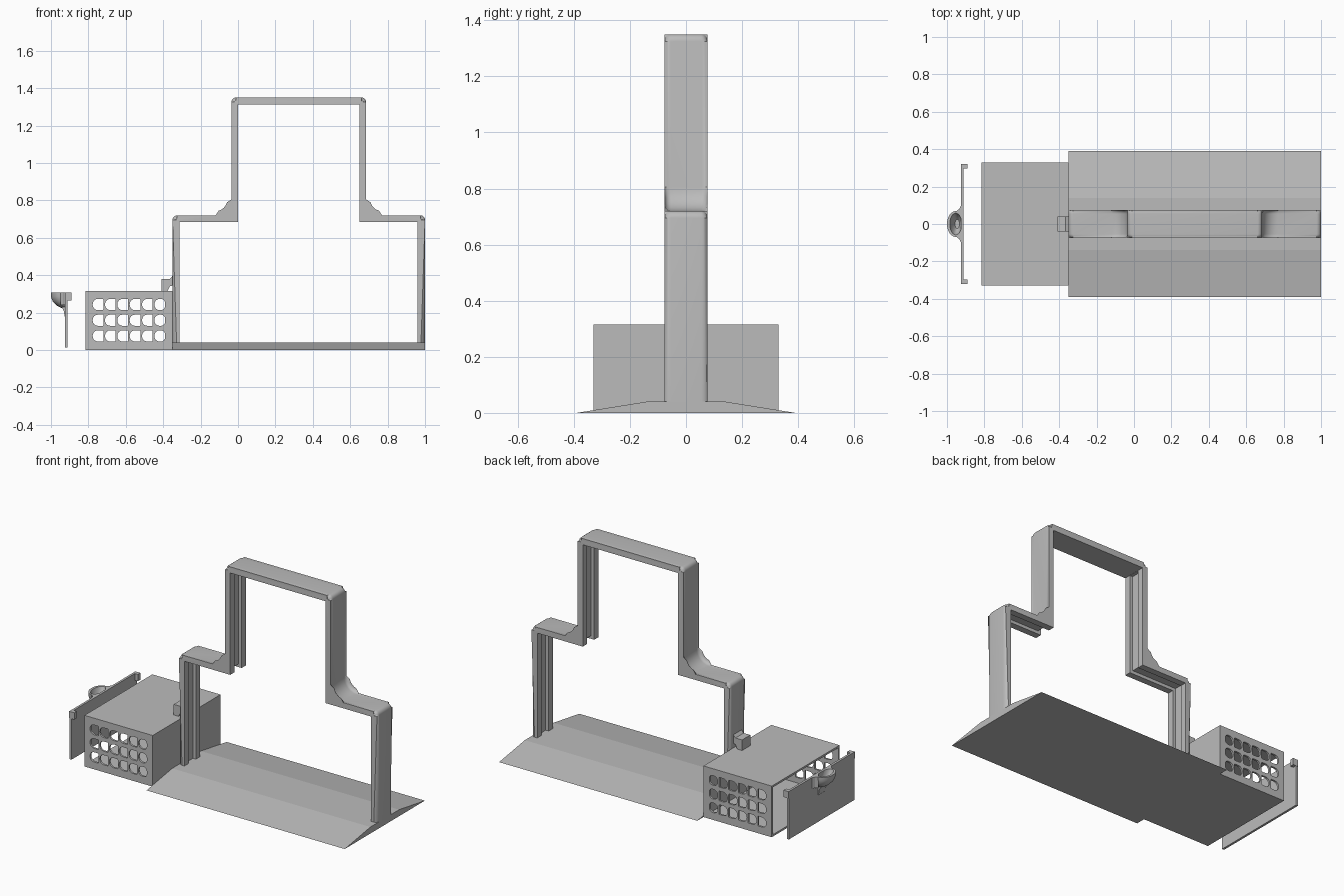
import bpy, bmesh
from math import sin, cos, pi
from mathutils import Vector

old = bpy.data.objects.get("Cube")
if old:
    bpy.data.objects.remove(old)

mat = bpy.data.materials.new("matte_grey")
mat.use_nodes = True
GREY = (0.5, 0.5, 0.5, 1)
mat.diffuse_color = GREY
mat.node_tree.nodes["Principled BSDF"].inputs["Base Color"].default_value = GREY


def make(name, bm):
    bmesh.ops.recalc_face_normals(bm, faces=bm.faces)
    me = bpy.data.meshes.new(name)
    bm.to_mesh(me)
    bm.free()
    me.materials.append(mat)
    ob = bpy.data.objects.new(name, me)
    bpy.context.collection.objects.link(ob)
    return ob


def prism(bm, pts, lo, hi, axis="y"):
    """Extrude a 2D outline along y (points are x,z), x (y,z) or z (x,y)."""
    place = {"y": lambda a, b, d: (a, d, b),
             "x": lambda a, b, d: (d, a, b),
             "z": lambda a, b, d: (a, b, d)}[axis]
    rings = [[bm.verts.new(place(a, b, d)) for a, b in pts] for d in (lo, hi)]
    bm.faces.new(rings[0])
    bm.faces.new(rings[1][::-1])
    n = len(pts)
    for i in range(n):
        j = (i + 1) % n
        bm.faces.new((rings[0][i], rings[0][j], rings[1][j], rings[1][i]))
    return rings


def box(bm, x0, x1, y0, y1, z0, z1):
    prism(bm, [(x0, z0), (x1, z0), (x1, z1), (x0, z1)], y0, y1)


def rounded(pts, radii, seg=6):
    """Round each right-angled corner of an outline by its own radius."""
    out = []
    for i, (p, r) in enumerate(zip(pts, radii)):
        p = Vector(p)
        if not r:
            out.append(tuple(p))
            continue
        a = (Vector(pts[i - 1]) - p).normalized() * r
        b = (Vector(pts[(i + 1) % len(pts)]) - p).normalized() * r
        for k in range(seg + 1):
            t = k / seg * pi / 2
            out.append(tuple(p + a * (1 - sin(t)) + b * (1 - cos(t))))
    return out


def cut(ob, cutter):
    """Subtract the cutter and keep only the finished mesh."""
    mod = ob.modifiers.new("cut", "BOOLEAN")
    mod.operation, mod.solver, mod.object = "DIFFERENCE", "EXACT", cutter
    bpy.context.view_layer.update()
    deps = bpy.context.evaluated_depsgraph_get()
    me = bpy.data.meshes.new_from_object(ob.evaluated_get(deps))
    ob.modifiers.clear()
    ob.data = me
    bpy.data.objects.remove(cutter)


def smooth(ob):
    bpy.ops.object.select_all(action="DESELECT")
    ob.select_set(True)
    bpy.context.view_layer.objects.active = ob
    bpy.ops.object.shade_smooth_by_angle(angle=0.6)


def stepped(x0, x1, z_low, x2, x3, z_high, z_floor):
    """Stepped arch outline, running from left foot to right foot."""
    return [(x0, z_floor), (x0, z_low), (x2, z_low), (x2, z_high),
            (x3, z_high), (x3, z_low), (x1, z_low), (x1, z_floor)]


# Ramped base
bm = bmesh.new()
prism(bm, [(-.39, 0), (.39, 0), (.14, .04), (-.14, .04)], -.35, 1, "x")
make("ramp_base", bm)

# Stepped frame with rounded outer edges
HALF = .076
outer = rounded(stepped(-.35, 1, .72, -.035, .685, 1.35, .03),
                [0, .025, .085, .025, .025, .085, .025, 0])
inner = stepped(-.312, .96, .685, 0, .65, 1.312, .03)
bm = bmesh.new()
rings = prism(bm, outer + inner[::-1], -HALF, HALF)
rims = []
for ring in rings:
    for a, b in zip(ring[:len(outer) - 1], ring[1:len(outer)]):
        rims.append(bm.edges.get((a, b)))
bmesh.ops.bevel(bm, geom=rims, offset=.022, segments=5, profile=.5,
                affect="EDGES", clamp_overlap=False)
frame = make("stepped_frame", bm)

# Slot running along the inside of the frame
bm = bmesh.new()
prism(bm, stepped(-.332, .98, .705, -.02, .67, 1.311, 0), -.035, .035)
cut(frame, make("slot_cutter", bm))
smooth(frame)

# Hollow bin, open at its outer end
bm = bmesh.new()
box(bm, -.815, -.35, -.33, .33, 0, .315)
bin_body = make("bin", bm)
bm = bmesh.new()
box(bm, -.9, -.362, -.318, .318, .012, .303)
cut(bin_body, make("bin_cavity", bm))

# Rows of vent holes through both side walls
bm = bmesh.new()
for row in range(3):
    for col in range(6):
        x, z = -.777 + col * .066, .045 + row * .084
        w, h = .057, .06
        pts = [(x, z), (x + w, z), (x + w, z + h), (x, z + h)]
        small = .022 if col == 5 else .004
        prism(bm, rounded(pts, [.028, small, small, .028], 4), -.5, .5)
cut(bin_body, make("vent_cutter", bm))

# Hook joining the bin to the frame
bm = bmesh.new()
prism(bm, [(-.41, .312), (-.41, .38), (-.365, .38), (-.346, .4),
           (-.346, .345), (-.365, .34), (-.378, .312)], -.04, .04)
make("bin_hook", bm)

# End panel with a clip at each top corner
bm = bmesh.new()
box(bm, -.925, -.911, -.32, .32, .012, .307)
make("end_panel", bm)
for side, name in ((1, "left"), (-1, "right")):
    bm = bmesh.new()
    y0, y1 = sorted((side * .297, side * .322))
    box(bm, -.925, -.89, y0, y1, .265, .307)
    make(name + "_panel_clip", bm)

# Cup handle: rings of centre x, half width, half depth and height
bm = bmesh.new()
N = 32
loops = []
for cx, rx, ry, z in [(-.925, .012, .025, .222), (-.935, .03, .045, .235),
                      (-.945, .046, .062, .26), (-.95, .05, .069, .285),
                      (-.95, .05, .07, .307), (-.953, .032, .058, .307),
                      (-.95, .025, .048, .275), (-.945, .012, .025, .25)]:
    loops.append([bm.verts.new((min(cx + rx * cos(2 * pi * i / N), -.913),
                                ry * sin(2 * pi * i / N), z)) for i in range(N)])
for a, b in zip(loops, loops[1:]):
    for i in range(N):
        j = (i + 1) % N
        bm.faces.new((a[i], a[j], b[j], b[i]))
bm.faces.new(loops[0])
bm.faces.new(loops[-1])
smooth(make("cup_handle", bm))

# Flares blending the handle into the panel
bm = bmesh.new()
prism(bm, [(-.92, .17), (-.927, .18), (-.932, .21), (-.945, .235), (-.92, .25)],
      -.035, .035)
for s in (1, -1):
    prism(bm, [(-.92, s * .1), (-.927, s * .095), (-.935, s * .08),
               (-.95, s * .068), (-.92, s * .06)], .24, .307, "z")
make("handle_flares", bm)
